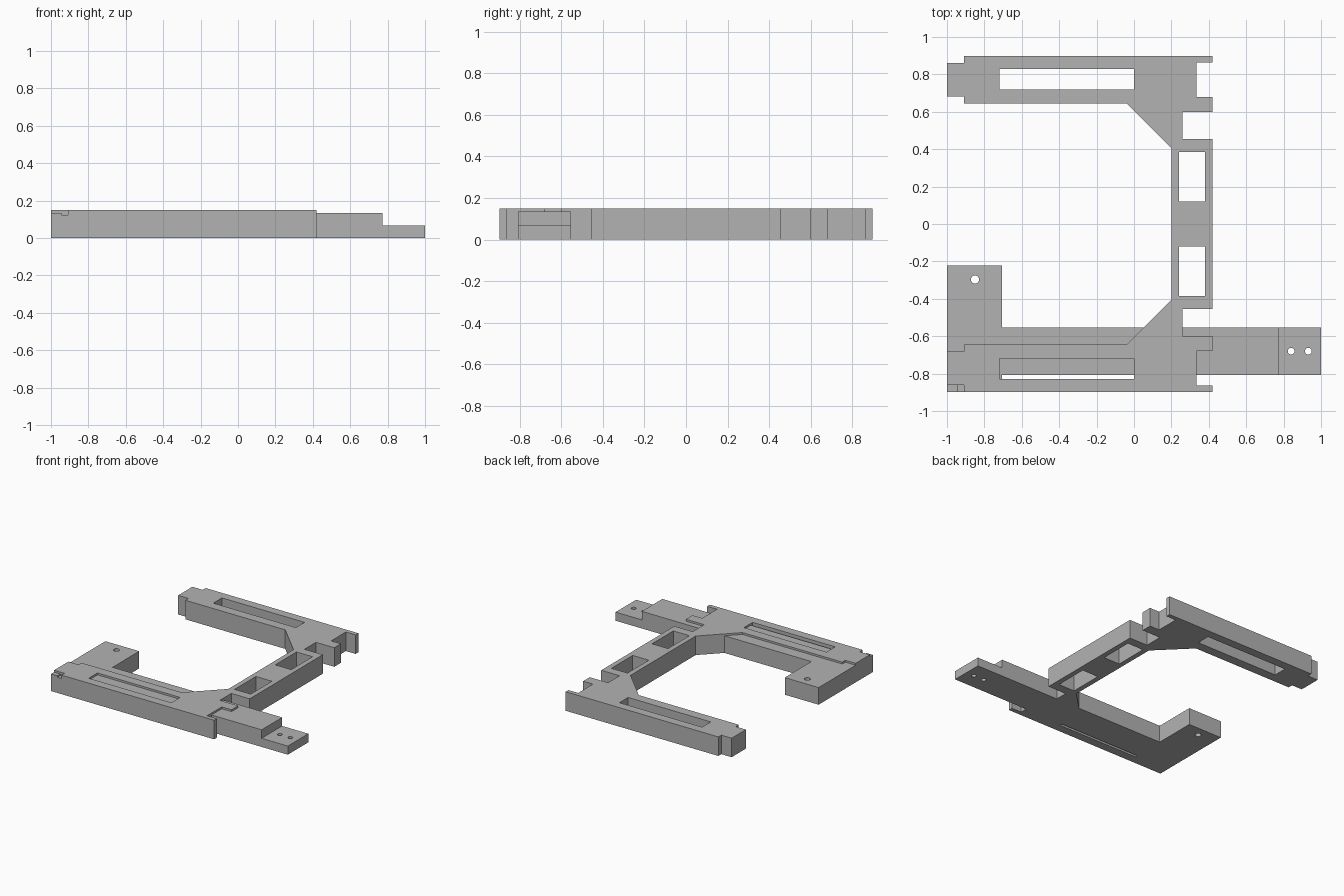
import bpy, bmesh, math

if "Cube" in bpy.data.objects:
    bpy.data.objects.remove(bpy.data.objects["Cube"])

grey = bpy.data.materials.new("plain grey")
grey.diffuse_color = (0.45, 0.45, 0.45, 1)
grey.use_nodes = True
grey.node_tree.nodes["Principled BSDF"].inputs["Base Color"].default_value = grey.diffuse_color


def rect(x0, x1, y0, y1):
    return [(x0, y0), (x1, y0), (x1, y1), (x0, y1)]


def circle(cx, cy, r, n=24):
    return [(cx + r * math.cos(2 * math.pi * i / n),
             cy + r * math.sin(2 * math.pi * i / n)) for i in range(n)]


def plate(name, loops, height):
    """Extrude an outline (first loop) with holes (other loops) from z = 0."""
    curve = bpy.data.curves.new(name + "_outline", 'CURVE')
    curve.dimensions = '2D'
    curve.fill_mode = 'BOTH'
    curve.extrude = height / 2
    for pts in loops:
        s = curve.splines.new('POLY')
        s.points.add(len(pts) - 1)
        for p, (x, y) in zip(s.points, pts):
            p.co = (x, y, 0, 1)
        s.use_cyclic_u = True
    tmp = bpy.data.objects.new(name + "_outline", curve)
    bpy.context.collection.objects.link(tmp)
    bpy.context.view_layer.update()
    mesh = bpy.data.meshes.new_from_object(tmp)
    bpy.data.objects.remove(tmp)
    bm = bmesh.new()
    bm.from_mesh(mesh)
    bmesh.ops.remove_doubles(bm, verts=bm.verts, dist=0.0002)
    bmesh.ops.translate(bm, verts=bm.verts, vec=(0, 0, height / 2))
    bmesh.ops.recalc_face_normals(bm, faces=bm.faces)
    for f in bm.faces:
        f.smooth = False
        f.material_index = 0
    bm.to_mesh(mesh)
    bm.free()
    mesh.name = name
    mesh.materials.clear()
    mesh.materials.append(grey)
    obj = bpy.data.objects.new(name, mesh)
    bpy.context.collection.objects.link(obj)
    return obj


# C-shaped frame: half outline mirrored across y = 0
half = [(0.42, 0.455), (0.26, 0.455), (0.26, 0.598), (0.42, 0.598),
        (0.42, 0.68), (0.335, 0.68), (0.335, 0.863), (0.42, 0.863),
        (0.42, 0.897), (-0.91, 0.897), (-0.91, 0.86), (-1, 0.86),
        (-1, 0.683), (-0.91, 0.683), (-0.91, 0.645), (-0.04, 0.645),
        (0.20, 0.405)]
outline = half + [(x, -y) for x, y in reversed(half)]
holes = []
for s in (1, -1):
    holes.append([(x, s * y) for x, y in rect(-0.72, 0, 0.72, 0.828)])
    holes.append([(x, s * y) for x, y in rect(0.24, 0.38, 0.12, 0.385)])
plate("frame", [outline] + holes, 0.15)

# Mounting arm with side leg and a small corner notch
arm = [(-1, -0.897), (-0.945, -0.897), (-0.945, -0.86), (-0.91, -0.86),
       (-0.91, -0.897), (-0.705, -0.897), (-0.705, -0.808), (0.772, -0.808),
       (0.772, -0.553), (-0.705, -0.553), (-0.705, -0.222), (-1, -0.222)]
plate("mounting_arm", [arm, circle(-0.85, -0.297, 0.022)], 0.135)
plate("notch_floor", [rect(-0.945, -0.91, -0.897, -0.86)], 0.123)

# Lowered end tab with two screw holes
plate("end_tab", [rect(0.772, 1, -0.808, -0.553),
                  circle(0.84, -0.68, 0.018), circle(0.932, -0.68, 0.018)], 0.068)
